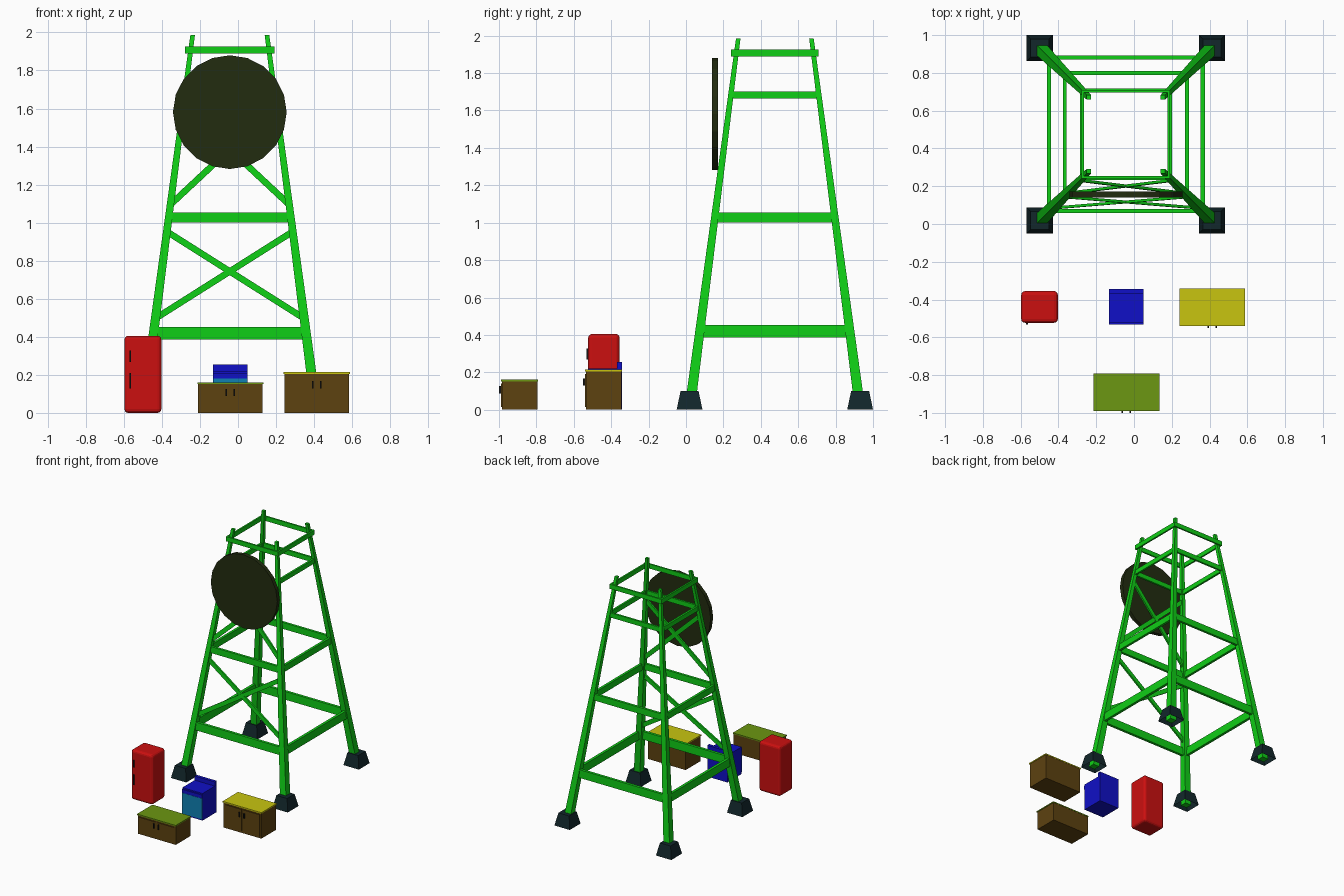
import bpy, bmesh, math
from mathutils import Vector, Matrix

cube = bpy.data.objects.get("Cube")
if cube:
    bpy.data.objects.remove(cube, do_unlink=True)


def material(name, rgb):
    m = bpy.data.materials.new(name)
    m.use_nodes = True
    m.diffuse_color = (*rgb, 1)
    m.node_tree.nodes["Principled BSDF"].inputs["Base Color"].default_value = (*rgb, 1)
    return m


GREEN = material("bright_green", (0.005, 0.62, 0.008))
SLATE = material("dark_slate", (0.006, 0.02, 0.024))
DARK = material("dark_olive", (0.016, 0.025, 0.005))
RED = material("red", (0.6, 0.005, 0.005))
BLUE = material("blue", (0.005, 0.005, 0.57))
TEAL = material("teal", (0.005, 0.22, 0.45))
BROWN = material("brown", (0.11, 0.054, 0.005))
YELLOW = material("yellow", (0.58, 0.56, 0.005))
OLIVE = material("olive_green", (0.15, 0.31, 0.006))
BLACK = material("black", (0.008, 0.008, 0.008))


def finish(name, bm, mat):
    bmesh.ops.recalc_face_normals(bm, faces=bm.faces)
    me = bpy.data.meshes.new(name)
    bm.to_mesh(me)
    bm.free()
    me.materials.append(mat)
    ob = bpy.data.objects.new(name, me)
    bpy.context.collection.objects.link(ob)
    return ob


def box(name, lo, hi, mat, bevel=0):
    lo, hi = Vector(lo), Vector(hi)
    bm = bmesh.new()
    bmesh.ops.create_cube(bm, size=1, matrix=Matrix.Translation((lo + hi) / 2)
                          @ Matrix.Diagonal((*(hi - lo), 1)))
    ob = finish(name, bm, mat)
    if bevel:
        mod = ob.modifiers.new("rounded_edges", "BEVEL")
        mod.width, mod.segments = bevel, 3
    return ob


def taper(name, base, r0, top, r1, mat, closed=True):
    """Four-sided post from one horizontal square to another."""
    bm = bmesh.new()
    corners = ((-1, -1), (1, -1), (1, 1), (-1, 1))
    low, high = ([bm.verts.new(Vector(c) + Vector((x * r, y * r, 0))) for x, y in corners]
                 for c, r in ((base, r0), (top, r1)))
    for i in range(4):
        j = (i + 1) % 4
        bm.faces.new((low[i], low[j], high[j], high[i]))
    bm.faces.new(high)
    if closed:
        bm.faces.new(low)
    return finish(name, bm, mat)


def bar(name, a, b, height, thick, mat):
    """Flat bar between two points, wide face towards the front."""
    a, b = Vector(a), Vector(b)
    along = (b - a).normalized()
    up = along.cross(Vector((0, -1, 0))).normalized()
    if up.z < 0:
        up = -up
    out = along.cross(up)
    rot = Matrix((along, up, out)).transposed().to_4x4()
    bm = bmesh.new()
    bmesh.ops.create_cube(bm, size=1, matrix=Matrix.Translation((a + b) / 2) @ rot
                          @ Matrix.Diagonal(((b - a).length, height, thick, 1)))
    return finish(name, bm, mat)


# Tower: four leaning legs on footings
CX, CY, TOP = -0.043, 0.475, 1.986


def half(z):
    return 0.456 - 0.1312 * z


for sx, side in ((1, "left"), (-1, "right")):
    for sy, end in ((-1, "front"), (1, "back")):
        def at(z):
            return (CX + sx * half(z), CY + sy * half(z), z)
        foot = at(0)
        taper(f"{end}_{side}_footing", foot, 0.069, (foot[0], foot[1], 0.1), 0.048, SLATE, False)
        taper(f"{end}_{side}_leg", at(0.001), 0.028, at(TOP), 0.012, GREEN)

# Horizontal rings of beams: height, beam height, offset, half length, thickness
rings = (("lower", 0.419, 0.066, half(0.419) + 0.006, 0.39, 0.022),
         ("middle", 1.028, 0.052, half(1.028) + 0.003, 0.315, 0.02),
         ("upper", 1.682, 0.038, half(1.682), 0.235, 0.016),
         ("top", 1.908, 0.037, 0.228, 0.234, 0.013))
for ring, z, h, off, length, t in rings:
    for s, front, side in ((-1, "front", "right"), (1, "back", "left")):
        y, x = CY + s * off, CX + s * off
        box(f"{ring}_{front}_beam", (CX - length, y - t / 2, z - h / 2),
            (CX + length, y + t / 2, z + h / 2), GREEN)
        box(f"{ring}_{side}_beam", (x - t / 2, CY - length, z - h / 2),
            (x + t / 2, CY + length, z + h / 2), GREEN)

# Crossed braces on the front
for level, z0, z1 in (("lower", 0.5, 0.95), ("upper", 1.1, 1.61)):
    for s, side in ((1, "left"), (-1, "right")):
        bar(f"{level}_{side}_brace", (CX + s * (half(z0) - 0.005), CY - half(z0), z0),
            (CX - s * (half(z1) - 0.005), CY - half(z1), z1), 0.034, 0.014, GREEN)

# Round dish plate
bm = bmesh.new()
bmesh.ops.create_cone(bm, cap_ends=True, segments=20, radius1=0.299, radius2=0.299, depth=0.032,
                      matrix=Matrix.Translation((CX, 0.155, 1.581))
                      @ Matrix.Rotation(math.pi / 2, 4, "X"))
finish("dish_plate", bm, DARK)

# Refrigerator
box("refrigerator", (-0.597, -0.523, 0), (-0.403, -0.355, 0.405), RED, 0.02)
for name, z0, z1 in (("upper", 0.268, 0.327), ("lower", 0.127, 0.21)):
    box(f"refrigerator_{name}_handle", (-0.571, -0.531, z0), (-0.562, -0.521, z1), BLACK)

# Stove with raised back panel and oven door
box("stove_body", (-0.132, -0.525, 0), (0.049, -0.343, 0.22), BLUE)
box("stove_back_panel", (-0.132, -0.368, 0.22), (0.049, -0.343, 0.254), BLUE)
box("stove_oven_door", (-0.13, -0.531, 0.012), (0.047, -0.525, 0.18), TEAL)
box("stove_front_lip", (-0.132, -0.533, 0.182), (0.049, -0.525, 0.21), BLUE)


# Cabinets with two doors, handles and a countertop
def cabinet(name, x0, x1, y0, y1, h, top_mat):
    mid = (x0 + x1) / 2
    box(f"{name}_body", (x0 + 0.004, y0 + 0.006, 0), (x1 - 0.004, y1 - 0.002, h - 0.008), BROWN)
    box(f"{name}_countertop", (x0, y0, h - 0.009), (x1, y1, h), top_mat)
    for s, side in ((-1, "right"), (1, "left")):
        a, b = sorted((mid + s * 0.006, mid + s * ((x1 - x0) / 2 - 0.018)))
        box(f"{name}_{side}_door", (a, y0 + 0.001, 0.014), (b, y0 + 0.006, h - 0.022), BROWN)
        hx = mid + s * 0.021
        box(f"{name}_{side}_handle", (hx - 0.004, y0 - 0.01, h * 0.78 - 0.038),
            (hx + 0.004, y0 + 0.001, h * 0.78), BLACK)


cabinet("tall_cabinet", 0.24, 0.588, -0.54, -0.342, 0.214, YELLOW)
cabinet("low_cabinet", -0.214, 0.134, -0.99, -0.792, 0.161, OLIVE)
